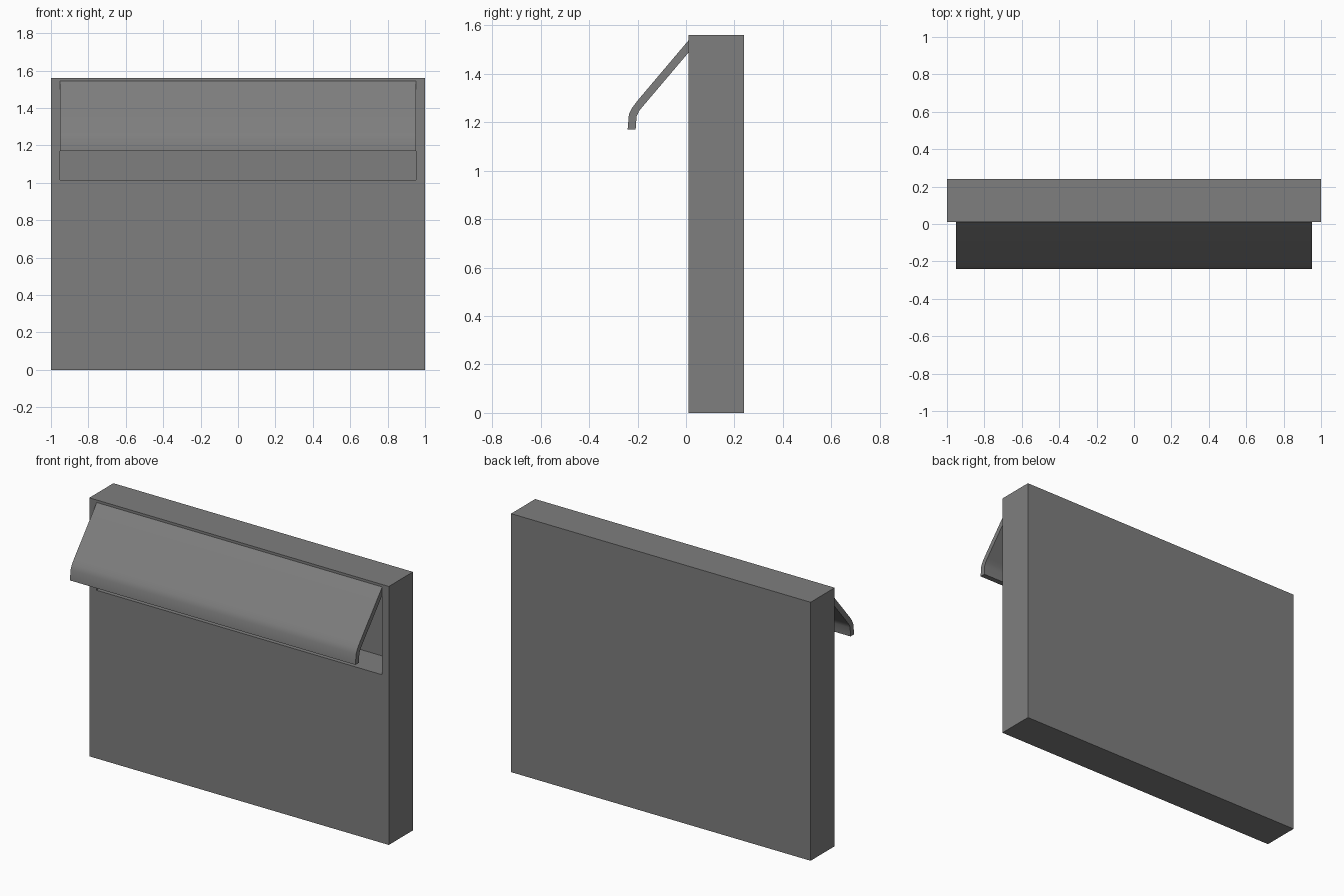
import bpy
import bmesh
import math
from mathutils import Vector

default = bpy.data.objects.get("Cube")
if default:
    bpy.data.objects.remove(default, do_unlink=True)

# Single grey finish
grey = bpy.data.materials.new("plain grey")
grey.use_nodes = True
COLOUR = (0.21, 0.21, 0.21, 1)
grey.diffuse_color = COLOUR
grey.node_tree.nodes["Principled BSDF"].inputs["Base Color"].default_value = COLOUR

WIDTH, HEIGHT = 2.0, 1.56
FRONT, BACK = 0.01, 0.24
SLOT_HALF, SLOT_LOW, SLOT_HIGH, SLOT_DEPTH = 0.953, 1.015, 1.545, 0.2


def finish(bm, name):
    bmesh.ops.recalc_face_normals(bm, faces=bm.faces)
    mesh = bpy.data.meshes.new(name)
    bm.to_mesh(mesh)
    bm.free()
    mesh.materials.append(grey)
    obj = bpy.data.objects.new(name, mesh)
    bpy.context.collection.objects.link(obj)
    return obj


# Cabinet body: a box whose front face is inset to the slot and pushed back
bm = bmesh.new()
bmesh.ops.create_cube(bm, size=1)
bmesh.ops.scale(bm, vec=(WIDTH, BACK - FRONT, HEIGHT), verts=bm.verts)
bmesh.ops.translate(bm, vec=(0, (BACK + FRONT) / 2, HEIGHT / 2), verts=bm.verts)
front = min(bm.faces, key=lambda f: f.calc_center_median().y)
bmesh.ops.inset_individual(bm, faces=[front], thickness=0.1)
for v in front.verts:
    v.co.x = math.copysign(SLOT_HALF, v.co.x)
    v.co.z = SLOT_HIGH if v.co.z > HEIGHT / 2 else SLOT_LOW
pushed = bmesh.ops.extrude_discrete_faces(bm, faces=[front])["faces"][0]
bmesh.ops.translate(bm, vec=(0, SLOT_DEPTH, 0), verts=pushed.verts)
finish(bm, "cabinet_body")

# Slanted flap with a bent lip: a side profile (y, z) swept across the slot
profile = [(0.016, 1.545), (-0.203, 1.286), (-0.222, 1.26), (-0.236, 1.232),
           (-0.241, 1.17), (-0.208, 1.17), (-0.204, 1.224), (-0.194, 1.246),
           (-0.178, 1.266), (0.041, 1.524)]
bm = bmesh.new()
end = bm.faces.new([bm.verts.new((-SLOT_HALF, y, z)) for y, z in profile])
swept = bmesh.ops.extrude_face_region(bm, geom=[end])["geom"]
bmesh.ops.translate(bm, vec=Vector((2 * SLOT_HALF, 0, 0)),
                    verts=[g for g in swept if isinstance(g, bmesh.types.BMVert)])
flap = finish(bm, "slanted_flap")

bpy.ops.object.select_all(action="DESELECT")
flap.select_set(True)
bpy.context.view_layer.objects.active = flap
bpy.ops.object.shade_smooth_by_angle(angle=math.radians(40))
